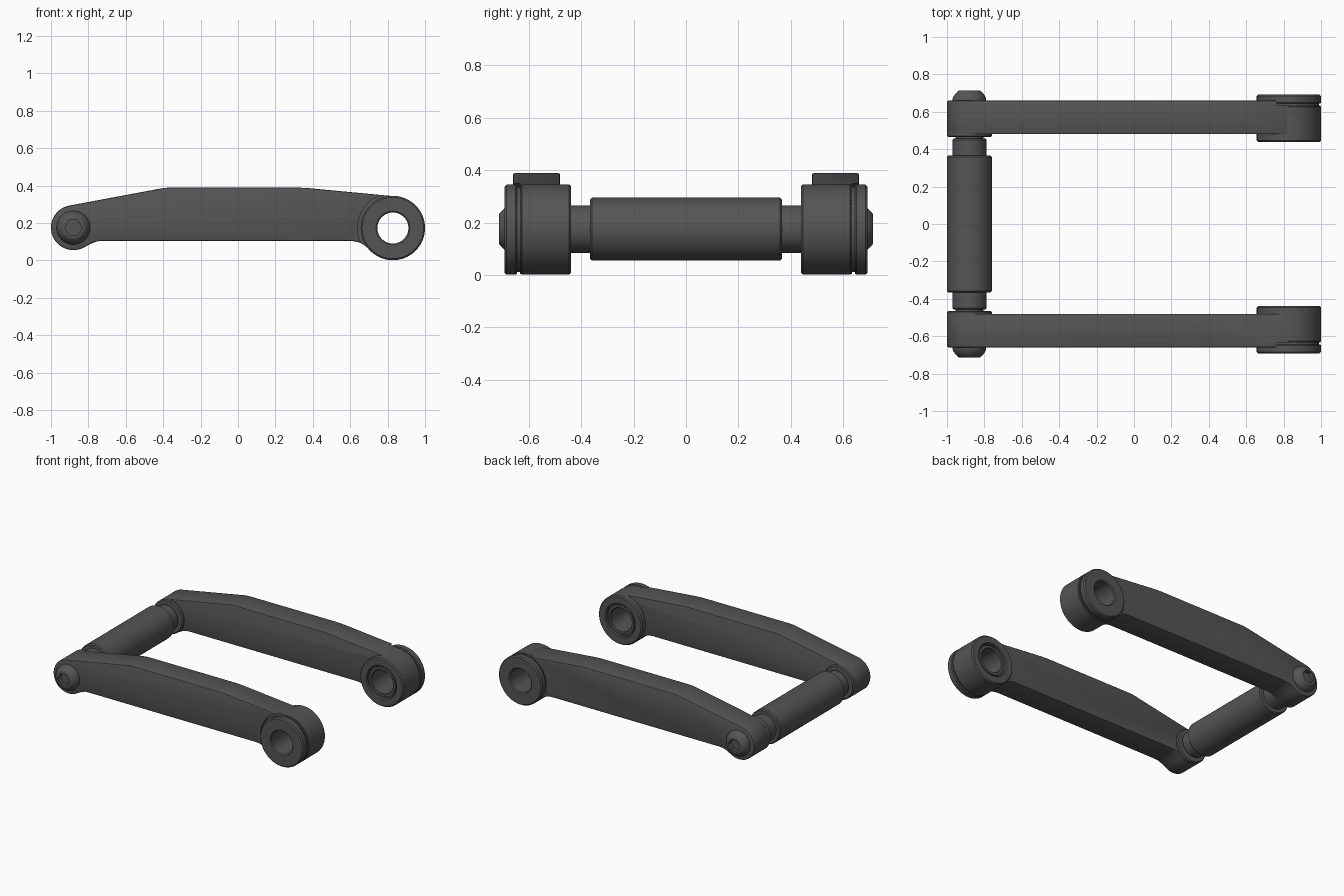
import bpy, bmesh
from math import sin, cos, pi, radians
from mathutils import Matrix

if "Cube" in bpy.data.objects:
    bpy.data.objects.remove(bpy.data.objects["Cube"])

PIVOT = (-0.88, 0.175)   # x, z of the cross-rod end
EYE = (0.828, 0.173)     # x, z of the eye end

mat = bpy.data.materials.new("dark_grey")
mat.diffuse_color = (0.09, 0.09, 0.09, 1)
mat.use_nodes = True
mat.node_tree.nodes["Principled BSDF"].inputs["Base Color"].default_value = mat.diffuse_color


def finish(bm, name):
    bmesh.ops.remove_doubles(bm, verts=bm.verts, dist=1e-5)
    bmesh.ops.recalc_face_normals(bm, faces=bm.faces)
    me = bpy.data.meshes.new(name)
    bm.to_mesh(me)
    bm.free()
    me.materials.append(mat)
    ob = bpy.data.objects.new(name, me)
    bpy.context.collection.objects.link(ob)
    return ob


def lathe(name, prof, centre, n=64, closed=False):
    """Revolve (radius, y) points about a y-parallel axis."""
    bm = bmesh.new()
    rings = [[bm.verts.new((centre[0] + r * cos(2 * pi * i / n), y,
                            centre[1] + r * sin(2 * pi * i / n))) for i in range(n)]
             for r, y in prof]
    pairs = list(zip(rings, rings[1:]))
    if closed:
        pairs.append((rings[-1], rings[0]))
    for a, b in pairs:
        for i in range(n):
            j = (i + 1) % n
            bm.faces.new((a[i], a[j], b[j], b[i]))
    return finish(bm, name)


def cylinder(name, r, y0, y1, centre, n=64):
    return lathe(name, [(0, y0), (r, y0), (r, y1), (0, y1)], centre, n)


def apply_all(ob):
    bpy.context.view_layer.objects.active = ob
    for m in list(ob.modifiers):
        bpy.ops.object.modifier_apply(modifier=m.name)


def cut(ob, cutter):
    m = ob.modifiers.new("cut", 'BOOLEAN')
    m.operation, m.solver, m.object = 'DIFFERENCE', 'EXACT', cutter
    apply_all(ob)
    bpy.data.objects.remove(cutter)


def arc(c, r, a0, a1, n):
    return [(c[0] + r * cos(radians(a0 + (a1 - a0) * i / n)),
             c[1] + r * sin(radians(a0 + (a1 - a0) * i / n))) for i in range(n + 1)]


# arm plate: side outline extruded across y
outline = arc(PIVOT, 0.12, 101, 300, 32)
outline += [(-0.79, 0.087), (-0.77, 0.096), (-0.75, 0.102), (-0.72, 0.104)]
outline += [(0.60, 0.104), (0.63, 0.101), (0.655, 0.093), (0.68, 0.077)]
outline += arc(EYE, 0.17, -125, 85, 36)
outline += [(0.38, 0.386), (0.35, 0.388), (0.32, 0.389)]
outline += [(-0.36, 0.389), (-0.39, 0.388), (-0.42, 0.383)]
bm = bmesh.new()
face = bm.faces.new([bm.verts.new((x, 0.48, z)) for x, z in outline])
ext = bmesh.ops.extrude_face_region(bm, geom=[face])
bmesh.ops.translate(bm, vec=(0, 0.18, 0),
                    verts=[v for v in ext['geom'] if isinstance(v, bmesh.types.BMVert)])
arm = finish(bm, "arm")
bev = arm.modifiers.new("bevel", 'BEVEL')
bev.width, bev.segments, bev.limit_method = 0.008, 2, 'ANGLE'
bev.angle_limit = radians(40)
apply_all(arm)
cut(arm, cylinder("notch_cutter", 0.188, 0.634, 0.8, EYE))
cut(arm, cylinder("bore_cutter", 0.13, 0.3, 0.9, EYE))

# raised boss on the inner face at the rod end
boss = lathe("pivot_boss", [(0, 0.464), (0.113, 0.464), (0.12, 0.471),
                            (0.12, 0.50), (0, 0.50)], PIVOT)

# eye bushing with outer groove and a recessed inner sleeve
eye = lathe("eye_bushing", [
    (0.164, 0.438), (0.172, 0.446), (0.172, 0.626), (0.167, 0.632), (0.162, 0.632),
    (0.162, 0.644), (0.167, 0.644), (0.172, 0.650), (0.172, 0.684), (0.164, 0.692),
    (0.090, 0.692), (0.083, 0.685), (0.083, 0.452), (0.088, 0.447), (0.104, 0.447),
    (0.104, 0.462), (0.114, 0.462), (0.114, 0.444), (0.120, 0.438)], EYE, 72, True)

# button-head bolt with hex socket
bolt = lathe("bolt_head", [(0, 0.64), (0.09, 0.64), (0.09, 0.668), (0.085, 0.682),
                           (0.076, 0.696), (0.062, 0.710), (0.056, 0.713),
                           (0, 0.713)], PIVOT, 48)
cut(bolt, cylinder("hex_cutter", 0.046, 0.682, 0.8, PIVOT, 6))

# cross rod with thick middle sleeve
half = [(0.075, 0.47), (0.075, 0.457), (0.085, 0.457), (0.091, 0.450),
        (0.091, 0.366), (0.113, 0.366), (0.12, 0.359)]
rod = lathe("cross_rod", [(0, 0.47)] + half + [(r, -y) for r, y in reversed(half)]
            + [(0, -0.47)], PIVOT)

# smooth shading with sharp edges kept
for ob in (arm, boss, eye, bolt, rod):
    bpy.ops.object.select_all(action='DESELECT')
    ob.select_set(True)
    bpy.context.view_layer.objects.active = ob
    bpy.ops.object.shade_smooth_by_angle(angle=radians(30))

# mirrored set for the front side
for ob in (arm, boss, eye, bolt):
    me = ob.data.copy()
    me.transform(Matrix.Diagonal((1, -1, 1, 1)))
    me.flip_normals()
    twin = bpy.data.objects.new(ob.name + "_front", me)
    bpy.context.collection.objects.link(twin)
    ob.name += "_back"
